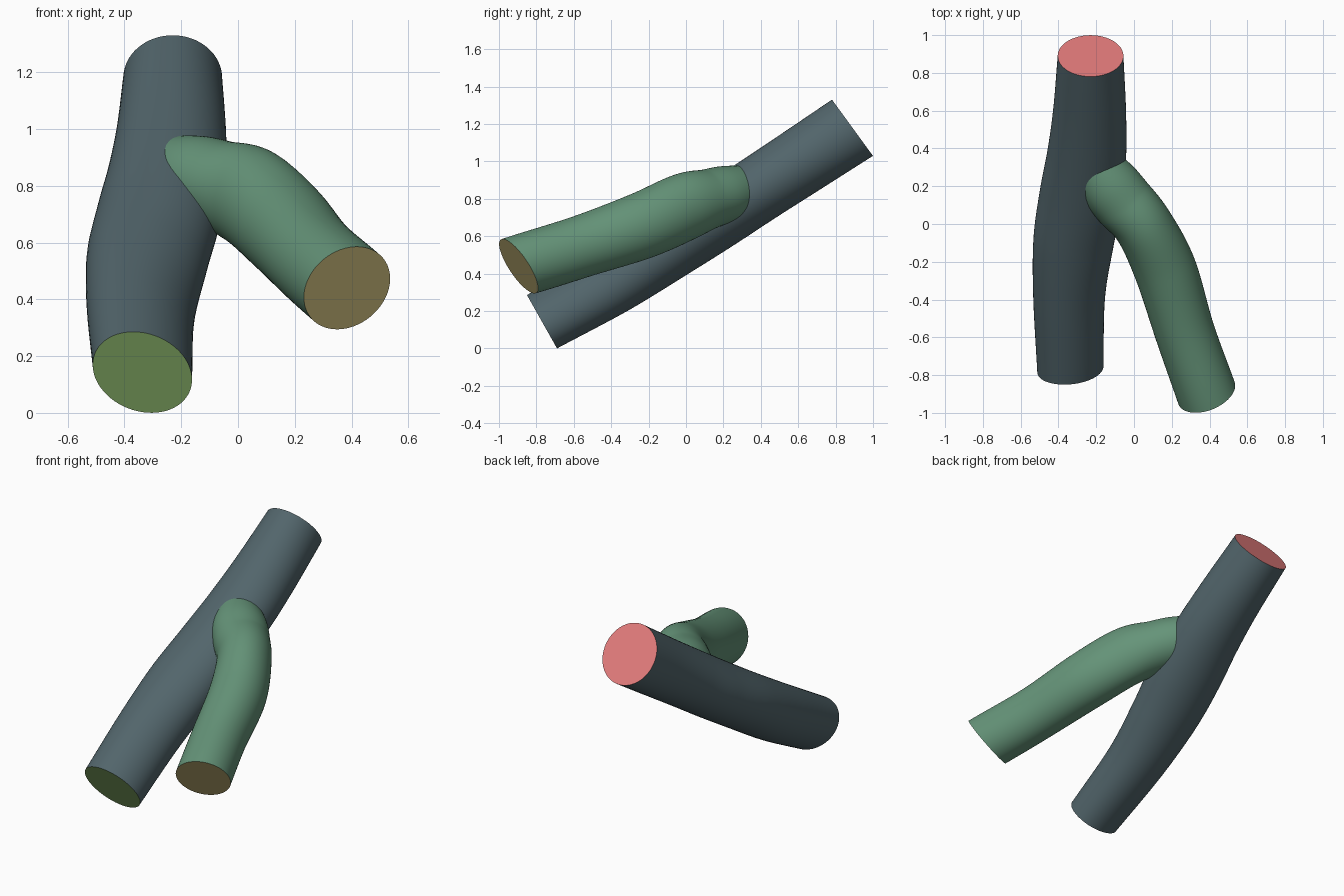
import bpy, bmesh, math
from mathutils import Vector

if "Cube" in bpy.data.objects:
    bpy.data.objects.remove(bpy.data.objects["Cube"])

SIDES = 64
STEPS = 12

def material(name, rgb):
    m = bpy.data.materials.new(name)
    m.diffuse_color = (*rgb, 1)
    m.use_nodes = True
    m.node_tree.nodes["Principled BSDF"].inputs["Base Color"].default_value = m.diffuse_color
    return m

PARTS = ["trunk", "branch", "trunk_lower_cap", "trunk_upper_cap", "branch_cap"]
COLOURS = [(0.084, 0.13, 0.147), (0.13, 0.295, 0.19), (0.26, 0.46, 0.15),
           (0.77, 0.20, 0.20), (0.60, 0.50, 0.20)]
MATS = [material(p + "_colour", c) for p, c in zip(PARTS, COLOURS)]

def catmull(pts):
    # smooth curve through control points (position and both radii)
    p = [Vector(q) for q in pts]
    p = [2 * p[0] - p[1]] + p + [2 * p[-1] - p[-2]]
    out = []
    for i in range(1, len(p) - 2):
        a, b, c, d = p[i - 1:i + 3]
        for s in range(STEPS):
            t = s / STEPS
            out.append(0.5 * (2 * b + (c - a) * t + (2 * a - 5 * b + 4 * c - d) * t * t
                              + (3 * b - a - 3 * c + d) * t ** 3))
    return out + [p[-2]]

def tube(name, pts, start_dir, end_dir, body, cap0, cap1, skew=0):
    # elliptical sweep; the cut planes of both ends are blended in
    path = catmull(pts)
    n = len(path)
    bm = bmesh.new()
    rings = []
    for i, q in enumerate(path):
        t = (path[min(i + 1, n - 1)] - path[max(i - 1, 0)])
        t = Vector(t[:3]).normalized()
        for k, d in ((i, start_dir), (n - 1 - i, end_dir)):
            if d:
                t = t.lerp(Vector(d).normalized(), max(0, 1 - k / STEPS)).normalized()
        u = t.cross(Vector((0, 0, 1))).normalized()
        v = u.cross(t)
        c = Vector(q[:3])
        side = u * q[3] + v * skew * max(0, 1 - 2 * i / n)
        rings.append([bm.verts.new(c + side * math.cos(w) + v * q[4] * math.sin(w))
                      for w in (2 * math.pi * j / SIDES for j in range(SIDES))])
    for r0, r1 in zip(rings, rings[1:]):
        for j in range(SIDES):
            k = (j + 1) % SIDES
            f = bm.faces.new((r0[j], r0[k], r1[k], r1[j]))
            f.material_index = body
            f.smooth = True
    bm.faces.new(rings[0][::-1]).material_index = cap0
    bm.faces.new(rings[-1]).material_index = cap1
    bmesh.ops.recalc_face_normals(bm, faces=bm.faces[:])
    me = bpy.data.meshes.new(name)
    bm.to_mesh(me)
    bm.free()
    for m in MATS:
        me.materials.append(m)
    ob = bpy.data.objects.new(name, me)
    bpy.context.collection.objects.link(ob)
    return ob

# main tube: x, y, z, side radius, upright radius
main = tube("main_tube", [
    (-0.337, -0.77, 0.143, 0.175, 0.161),
    (-0.343, -0.39, 0.357, 0.19, 0.173),
    (-0.32, -0.095, 0.538, 0.213, 0.175),
    (-0.28, 0.15, 0.695, 0.22, 0.177),
    (-0.25, 0.37, 0.84, 0.209, 0.178),
    (-0.235, 0.60, 0.99, 0.193, 0.181),
    (-0.23, 0.89, 1.18, 0.174, 0.186)],
    (0, 0.87, 0.49), (0, 0.81, 0.59), 0, 2, 3, -0.03)

# side tube, starting inside the main tube
side = tube("side_tube", [
    (-0.23, 0.33, 0.85, 0.13, 0.13),
    (-0.14, 0.215, 0.825, 0.16, 0.152),
    (-0.06, 0.12, 0.80, 0.163, 0.16),
    (0.05, -0.01, 0.757, 0.157, 0.18),
    (0.165, -0.24, 0.655, 0.165, 0.178),
    (0.27, -0.575, 0.54, 0.158, 0.166),
    (0.384, -0.895, 0.44, 0.160, 0.172)],
    None, (0.32, -0.78, -0.53), 1, 1, 4)

# join both into one skin, dropping the hidden inner surfaces
mod = main.modifiers.new("join", 'BOOLEAN')
mod.operation = 'UNION'
mod.solver = 'EXACT'
mod.object = side
bpy.context.view_layer.update()
joined = bpy.data.meshes.new_from_object(
    main.evaluated_get(bpy.context.evaluated_depsgraph_get()))
bpy.data.objects.remove(main)
bpy.data.objects.remove(side)

# split the skin into its named, coloured parts
for i, part in enumerate(PARTS):
    bm = bmesh.new()
    bm.from_mesh(joined)
    bmesh.ops.delete(bm, geom=[f for f in bm.faces if f.material_index != i],
                     context='FACES')
    for f in bm.faces:
        f.material_index = 0
    me = bpy.data.meshes.new(part)
    bm.to_mesh(me)
    bm.free()
    me.materials.clear()
    me.materials.append(MATS[i])
    bpy.context.collection.objects.link(bpy.data.objects.new(part, me))
